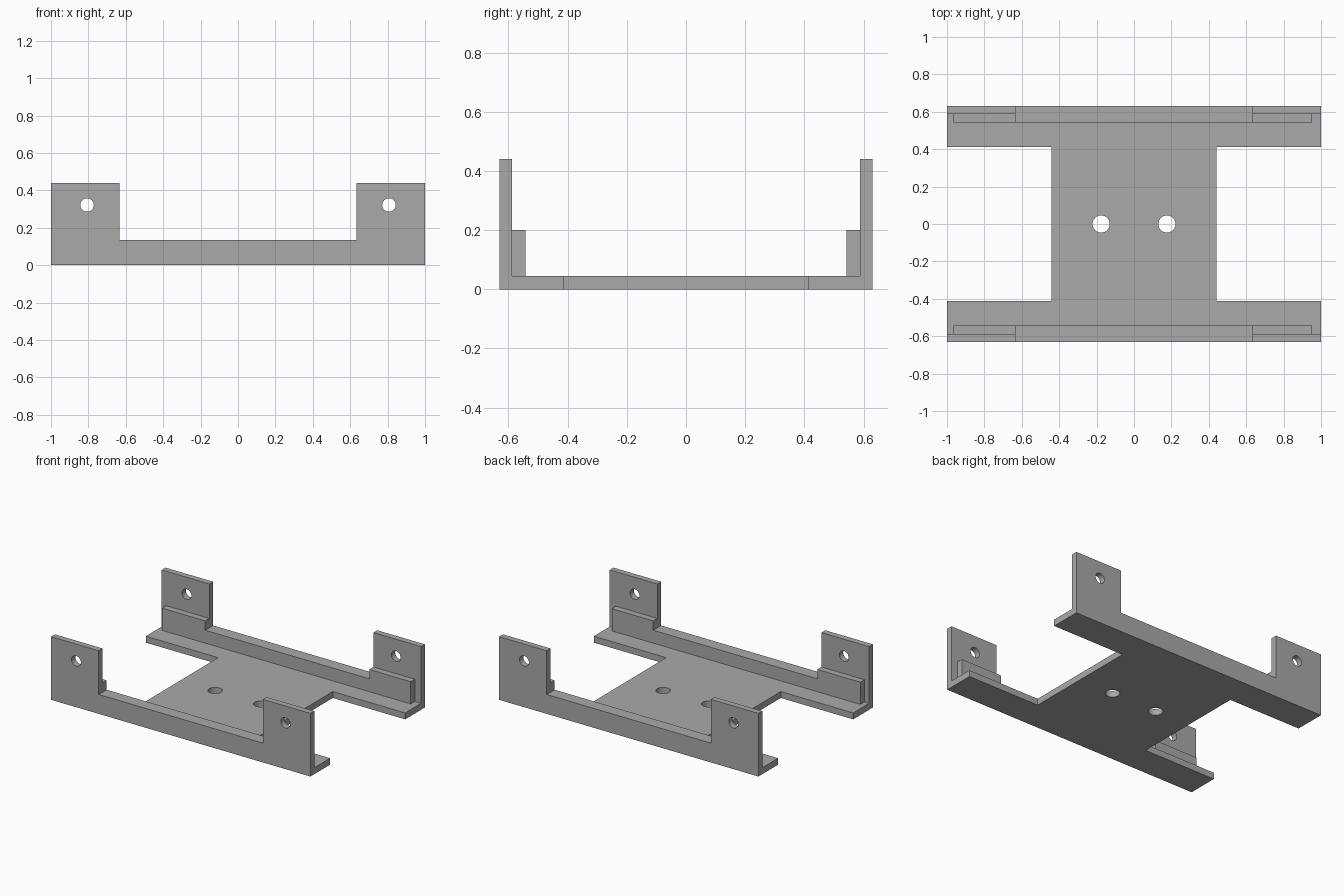
import bpy
from math import radians
from mathutils import Matrix, Vector

cube = bpy.data.objects.get("Cube")
if cube:
    bpy.data.objects.remove(cube, do_unlink=True)

grey = bpy.data.materials.new("plain grey")
grey.use_nodes = True
GREY = (0.4, 0.4, 0.4, 1)
grey.diffuse_color = GREY
grey.node_tree.nodes["Principled BSDF"].inputs["Base Color"].default_value = GREY

HALF_Y = 0.63      # outer face of the side walls
WALL_IN = 0.588    # inner face of the side walls
RAIL_IN = 0.543    # inner face of the stiffening rails
BASE_TOP = 0.045
WALL_TOP = 0.135
TAB_TOP = 0.44
TAB_X = 0.633


def extrude(name, outline, start, depth):
    """Solid made by pushing a closed 2D outline along its normal."""
    mesh = bpy.data.meshes.new(name)
    n = len(outline)
    low = [start(a, b) for a, b in outline]
    high = [Vector(p) + Vector(depth) for p in low]
    faces = [tuple(range(n))[::-1], tuple(range(n, 2 * n))]
    faces += [(i, (i + 1) % n, n + (i + 1) % n, n + i) for i in range(n)]
    mesh.from_pydata(low + high, [], faces)
    mesh.materials.append(grey)
    obj = bpy.data.objects.new(name, mesh)
    bpy.context.collection.objects.link(obj)
    # make the normals point outward whichever way the outline runs
    bpy.context.view_layer.objects.active = obj
    obj.select_set(True)
    bpy.ops.object.mode_set(mode="EDIT")
    bpy.ops.mesh.select_all(action="SELECT")
    bpy.ops.mesh.normals_make_consistent(inside=False)
    bpy.ops.object.mode_set(mode="OBJECT")
    obj.select_set(False)
    return obj


def combine(target, tool, operation):
    """Apply a boolean and discard the tool."""
    mod = target.modifiers.new(operation.lower(), "BOOLEAN")
    mod.operation, mod.solver, mod.object = operation, "EXACT", tool
    bpy.context.view_layer.objects.active = target
    bpy.ops.object.modifier_apply(modifier=mod.name)
    bpy.data.objects.remove(tool, do_unlink=True)


def drill(target, location, radius, rotation=(0, 0, 0)):
    bpy.ops.mesh.primitive_cylinder_add(vertices=40, radius=radius, depth=0.3,
                                        location=location, rotation=rotation)
    cutter = bpy.context.object
    cutter.name = "hole_cutter"
    cutter.hide_render = True
    cutter.data.materials.append(grey)
    combine(target, cutter, "DIFFERENCE")


def stepped(left, right, bottom, top):
    """U-shaped side outline: raised ends and a low middle."""
    return [(left, bottom), (right, bottom), (right, top), (TAB_X, top),
            (TAB_X, WALL_TOP), (-TAB_X, WALL_TOP), (-TAB_X, top), (left, top)]


# H-shaped base plate
flange, web = 0.413, 0.442
quarter = [(1, HALF_Y), (1, flange), (web, flange)]
outline = quarter + [(x, -y) for x, y in quarter[::-1]]
outline += [(-x, y) for x, y in outline[::-1]]
bracket = extrude("mounting_bracket", outline,
                  lambda x, y: (x, y, 0), (0, 0, BASE_TOP))

# Side walls with raised tabs, and the rails stiffening them
for side in (-1, 1):
    wall = extrude("side_wall", stepped(-1, 1, 0, TAB_TOP),
                   lambda x, z: (x, side * HALF_Y, z),
                   (0, side * (WALL_IN - HALF_Y), 0))
    combine(bracket, wall, "UNION")
    rail = extrude("inner_rail", stepped(-0.965, 0.952, BASE_TOP, 0.2),
                   lambda x, z: (x, side * WALL_IN, z),
                   (0, side * (RAIL_IN - WALL_IN), 0))
    combine(bracket, rail, "UNION")

# Screw holes in the tabs and in the base plate
for sx in (-1, 1):
    drill(bracket, (sx * 0.176, 0, 0), 0.046)
    for sy in (-1, 1):
        drill(bracket, (sx * 0.807, sy * 0.61, 0.322), 0.036, (radians(90), 0, 0))

bpy.ops.object.select_all(action="DESELECT")
bracket.select_set(True)
bpy.context.view_layer.objects.active = bracket
bpy.ops.object.shade_smooth_by_angle(angle=radians(30))
